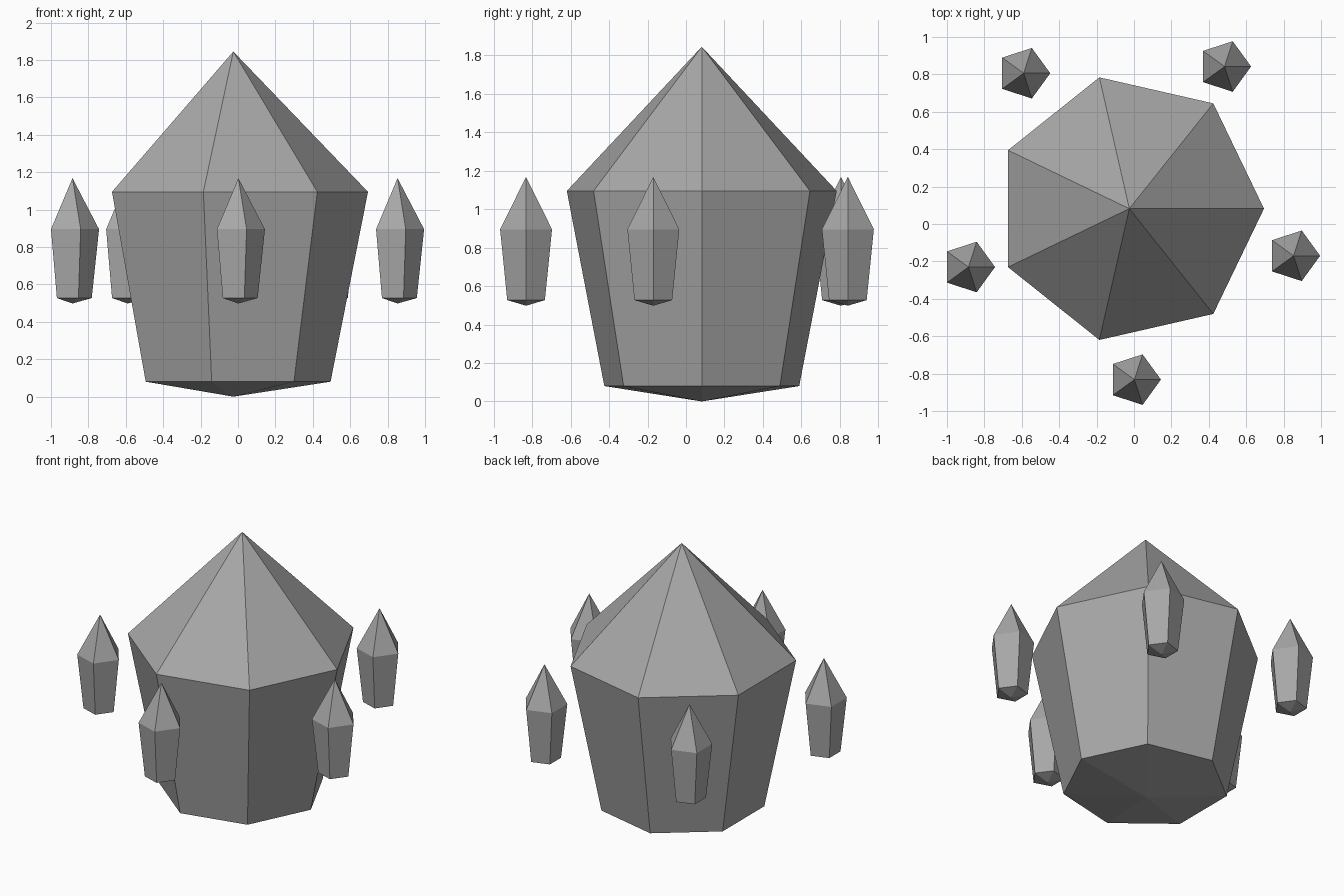
import bpy, bmesh, math

if "Cube" in bpy.data.objects:
    bpy.data.objects.remove(bpy.data.objects["Cube"])

stone = bpy.data.materials.new("grey_crystal")
stone.diffuse_color = (0.39, 0.39, 0.39, 1)
stone.use_nodes = True
stone.node_tree.nodes["Principled BSDF"].inputs["Base Color"].default_value = stone.diffuse_color


def crystal(name, sides, center, heights, r_low, r_high):
    """Pointed prism: bottom tip, narrow ring, wide ring, top tip."""
    z0, z1, z2, z3 = heights
    cx, cy = center
    bm = bmesh.new()

    def ring(r, z):
        return [bm.verts.new((cx + r * math.cos(math.tau * i / sides),
                              cy + r * math.sin(math.tau * i / sides), z))
                for i in range(sides)]

    low, high = ring(r_low, z1), ring(r_high, z2)
    bottom = bm.verts.new((cx, cy, z0))
    top = bm.verts.new((cx, cy, z3))
    for i in range(sides):
        j = (i + 1) % sides
        bm.faces.new((bottom, low[j], low[i]))
        bm.faces.new((low[i], low[j], high[j], high[i]))
        bm.faces.new((high[i], high[j], top))
    mesh = bpy.data.meshes.new(name)
    bm.to_mesh(mesh)
    bm.free()
    mesh.materials.append(stone)
    obj = bpy.data.objects.new(name, mesh)
    bpy.context.collection.objects.link(obj)


# Large central crystal
crystal("main_crystal", 7, (-0.025, 0.082), (0, 0.08, 1.095, 1.845), 0.52, 0.72)

# Small crystals floating around it
spots = [(0.853, -0.17), (0.484, 0.842), (-0.59, 0.806), (-0.885, -0.23), (0.002, -0.832)]
for n, spot in enumerate(spots, 1):
    crystal(f"small_crystal_{n}", 5, spot, (0.498, 0.527, 0.895, 1.168), 0.103, 0.142)
